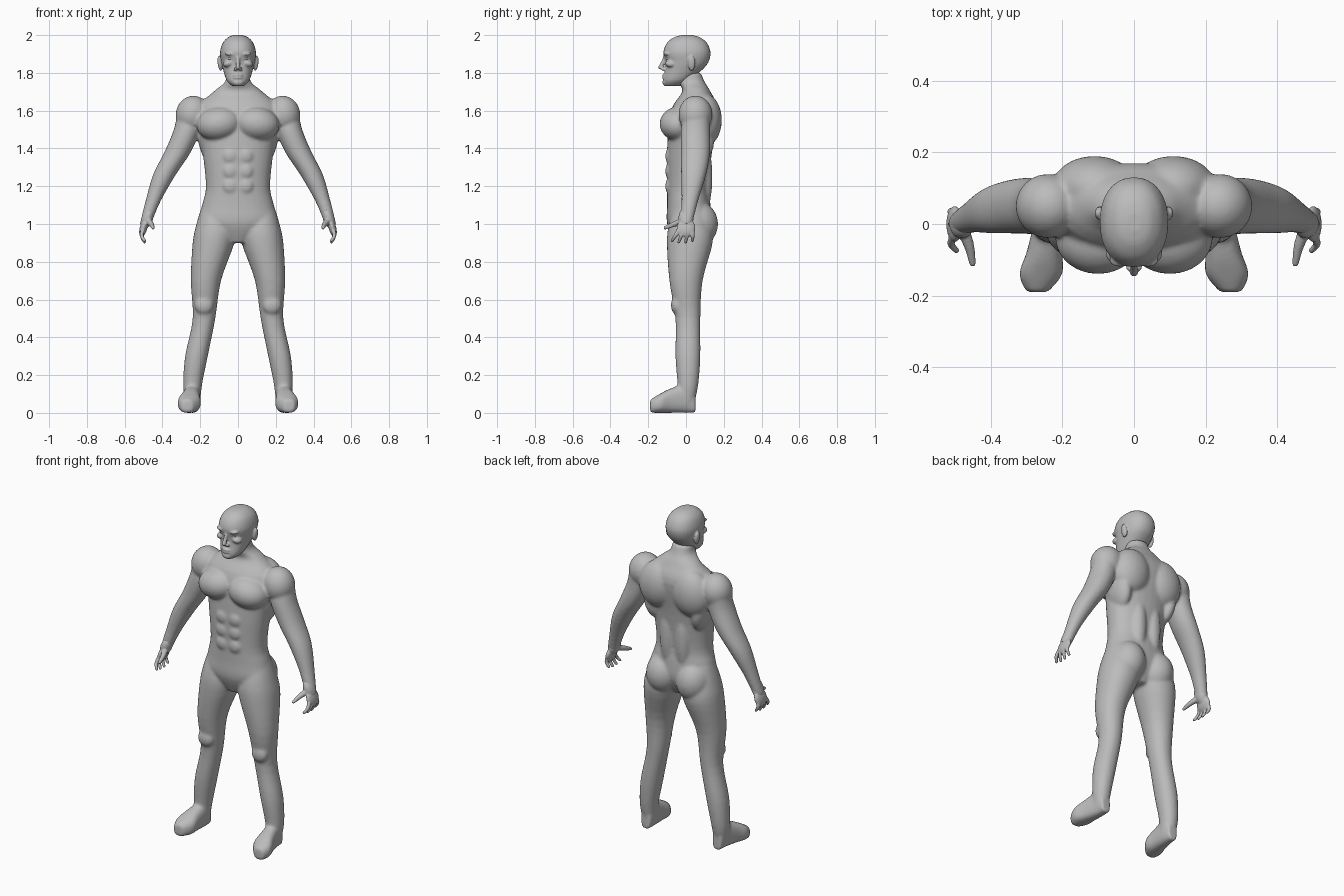
import bpy
import bmesh
import math
from mathutils import Matrix, Vector

default = bpy.data.objects.get("Cube")
if default:
    bpy.data.objects.remove(default, do_unlink=True)

skin = bpy.data.materials.new("plain grey")
skin.use_nodes = True
grey = (0.5, 0.5, 0.5, 1)
skin.diffuse_color = grey
skin.node_tree.nodes["Principled BSDF"].inputs["Base Color"].default_value = grey

SEGMENTS = 32
SIDES = {"left": 1, "right": -1}


def spline(rows, steps=4):
    """Smoothly interpolate between rows of numbers."""
    points = [Vector(row) for row in rows]
    padded = [points[0], *points, points[-1]]
    result = []
    for before, start, end, after in zip(padded, padded[1:], padded[2:], padded[3:]):
        leave = (end - before) / 2
        arrive = (after - start) / 2
        for step in range(steps):
            t = step / steps
            ease = t * t * (3 - 2 * t)
            result.append(start.lerp(end, ease)
                          + leave * t * (1 - t) ** 2
                          - arrive * t * t * (1 - t))
    return result + [points[-1]]


def loft(bm, rows, place, power):
    """Skin oval rings; place turns a row into centre, width and depth vectors."""
    rings = []
    for row in spline(rows):
        centre, width, depth = (Vector(v) for v in place(*row))
        ring = []
        for k in range(SEGMENTS):
            angle = math.tau * k / SEGMENTS
            c, s = math.cos(angle), math.sin(angle)
            u = math.copysign(abs(c) ** (2 / power), c)
            v = math.copysign(abs(s) ** (2 / power), s)
            ring.append(bm.verts.new(centre + width * u + depth * v))
        rings.append(ring)
    for low, high in zip(rings, rings[1:]):
        for k in range(SEGMENTS):
            bm.faces.new((low[k - 1], low[k], high[k], high[k - 1]))
    bm.faces.new(rings[0])
    bm.faces.new(rings[-1])


def core(bm, rows):
    """Central mass; rows give height, half width, front and back."""
    def place(z, half, front, back):
        return (0, (front + back) / 2, z), (half, 0, 0), (0, (back - front) / 2, 0)
    loft(bm, rows, place, power=2.2)


def limb(bm, rows, side):
    """Arm or leg, slightly deeper than wide; rows give height, x, y and radius."""
    def place(z, x, y, radius):
        return (side * x, y, z), (radius, 0, 0), (0, radius * 1.1, 0)
    loft(bm, rows, place, power=2.1)


def foot(bm, rows, side):
    """Foot standing on the floor; rows give y, x, half width and height."""
    def place(y, x, half, height):
        return (side * x, y, height / 2), (half, 0, 0), (0, 0, height / 2)
    loft(bm, rows, place, power=2.5)


def blob(bm, centre, radii, side=1, lean=0):
    """Ellipsoid mass; lean tilts it sideways in degrees."""
    x, y, z = centre
    matrix = (Matrix.Translation((side * x, y, z))
              @ Matrix.Rotation(math.radians(side * lean), 4, "Y")
              @ Matrix.Diagonal((*radii, 1)))
    bmesh.ops.create_uvsphere(bm, u_segments=24, v_segments=16, radius=1, matrix=matrix)


def beads(bm, points, start, end, side=1):
    """Tapered finger made from overlapping balls along a path."""
    path = spline(points, steps=6)
    for i, point in enumerate(path):
        radius = start + (end - start) * i / (len(path) - 1)
        blob(bm, point, (radius, radius, radius), side)


def finish(bm, name, voxel, rounds):
    """Fuse the masses into one smooth skin."""
    bmesh.ops.recalc_face_normals(bm, faces=bm.faces)
    mesh = bpy.data.meshes.new(name)
    bm.to_mesh(mesh)
    bm.free()
    mesh.materials.append(skin)
    obj = bpy.data.objects.new(name, mesh)
    bpy.context.collection.objects.link(obj)
    fuse = obj.modifiers.new("fuse", "REMESH")
    fuse.mode = "VOXEL"
    fuse.voxel_size = voxel
    fuse.use_smooth_shade = True
    soften = obj.modifiers.new("soften", "SMOOTH")
    soften.factor = 0.5
    soften.iterations = rounds


# Trunk, from crotch to neck
body = bmesh.new()
core(body, [
    (0.9, 0.05, -0.06, 0.08), (1, 0.2, -0.1, 0.13), (1.1, 0.19, -0.1, 0.13),
    (1.2, 0.17, -0.1, 0.12), (1.4, 0.19, -0.1, 0.14), (1.6, 0.22, -0.08, 0.17),
    (1.7, 0.13, -0.02, 0.13), (1.75, 0.07, -0.04, 0.1), (1.8, 0.06, -0.04, 0.08)])

for side in SIDES.values():
    # Chest, shoulder blade, flank, lower back, buttock and shoulder
    blob(body, (0.1, -0.04, 1.53), (0.12, 0.1, 0.09), side, lean=8)
    blob(body, (0.11, 0.1, 1.55), (0.12, 0.09, 0.14), side, lean=-8)
    blob(body, (0.16, 0.06, 1.44), (0.05, 0.09, 0.12), side, lean=10)
    blob(body, (0.05, 0.09, 1.25), (0.05, 0.05, 0.2), side)
    blob(body, (0.1, 0.06, 1), (0.1, 0.11, 0.12), side)
    blob(body, (0.24, 0.05, 1.58), (0.09, 0.09, 0.1), side, lean=-12)

    # Stomach muscles
    for level in range(3):
        blob(body, (0.04, -0.09, 1.2 + 0.08 * level), (0.04, 0.02, 0.04), side)

    # Arm, from shoulder to wrist
    limb(body, [
        (1.6, 0.26, 0.06, 0.06), (1.5, 0.27, 0.05, 0.07), (1.38, 0.32, 0.05, 0.07),
        (1.26, 0.39, 0.04, 0.06), (1.12, 0.45, 0.02, 0.04), (1, 0.49, 0, 0.03)], side)

    # Leg, from hip to ankle, with kneecap and foot
    limb(body, [
        (1.1, 0.12, 0.02, 0.07), (1, 0.12, 0.02, 0.1), (0.9, 0.13, 0.02, 0.11),
        (0.7, 0.17, 0, 0.08), (0.5, 0.18, 0.01, 0.06), (0.3, 0.22, 0.01, 0.06),
        (0.15, 0.24, 0.01, 0.05), (0.05, 0.24, 0, 0.04)], side)
    blob(body, (0.18, -0.05, 0.57), (0.05, 0.03, 0.05), side)
    foot(body, [
        (0.05, 0.24, 0.03, 0.1), (0, 0.24, 0.04, 0.15), (-0.08, 0.25, 0.05, 0.13),
        (-0.14, 0.26, 0.06, 0.1), (-0.19, 0.27, 0.03, 0.07)], side)
finish(body, "body", voxel=0.008, rounds=8)

# Hands with four splayed fingers and a thumb
for label, side in SIDES.items():
    hand = bmesh.new()
    blob(hand, (0.48, 0, 1.03), (0.03, 0.04, 0.06), side, lean=-20)
    blob(hand, (0.5, 0, 0.98), (0.02, 0.05, 0.05), side, lean=-15)
    for finger in range(4):
        spread = finger - 1.5
        tip = 0.9 + 0.008 * abs(spread)
        beads(hand, [(0.5, 0.02 * spread, 0.98),
                     (0.51, 0.03 * spread - 0.01, 0.94),
                     (0.495, 0.036 * spread - 0.02, tip)], 0.013, 0.008, side)
    beads(hand, [(0.48, -0.01, 1.02), (0.46, -0.06, 1), (0.45, -0.11, 0.98)],
          0.02, 0.009, side)
    finish(hand, label + "_hand", voxel=0.004, rounds=3)

# Head
head = bmesh.new()
core(head, [
    (1.73, 0.03, -0.11, -0.03), (1.76, 0.06, -0.12, 0.02), (1.82, 0.08, -0.11, 0.09),
    (1.86, 0.09, -0.11, 0.12), (1.91, 0.095, -0.12, 0.13), (1.96, 0.08, -0.1, 0.11),
    (1.99, 0.05, -0.06, 0.07), (2, 0.02, -0.02, 0.03)])

# Nose, lips and chin
beads(head, [(0, -0.11, 1.89), (0, -0.12, 1.86), (0, -0.135, 1.83)], 0.009, 0.012)
for lip in (1.774, 1.788):
    blob(head, (0, -0.115, lip), (0.026, 0.012, 0.007))
blob(head, (0, -0.105, 1.75), (0.03, 0.02, 0.02))

for side in SIDES.values():
    # Nostril, brow, cheekbone, jaw and ear
    blob(head, (0.013, -0.12, 1.82), (0.01, 0.012, 0.009), side)
    blob(head, (0.04, -0.1, 1.9), (0.03, 0.02, 0.01), side, lean=-6)
    blob(head, (0.05, -0.08, 1.85), (0.03, 0.03, 0.02), side, lean=15)
    blob(head, (0.05, -0.03, 1.79), (0.02, 0.05, 0.02), side)
    blob(head, (0.096, 0.03, 1.85), (0.012, 0.02, 0.04), side, lean=8)
finish(head, "head", voxel=0.005, rounds=3)

# Eyeballs
for label, side in SIDES.items():
    eye = bmesh.new()
    blob(eye, (0.038, -0.094, 1.876), (0.016, 0.013, 0.009), side)
    finish(eye, label + "_eye", voxel=0.002, rounds=1)
